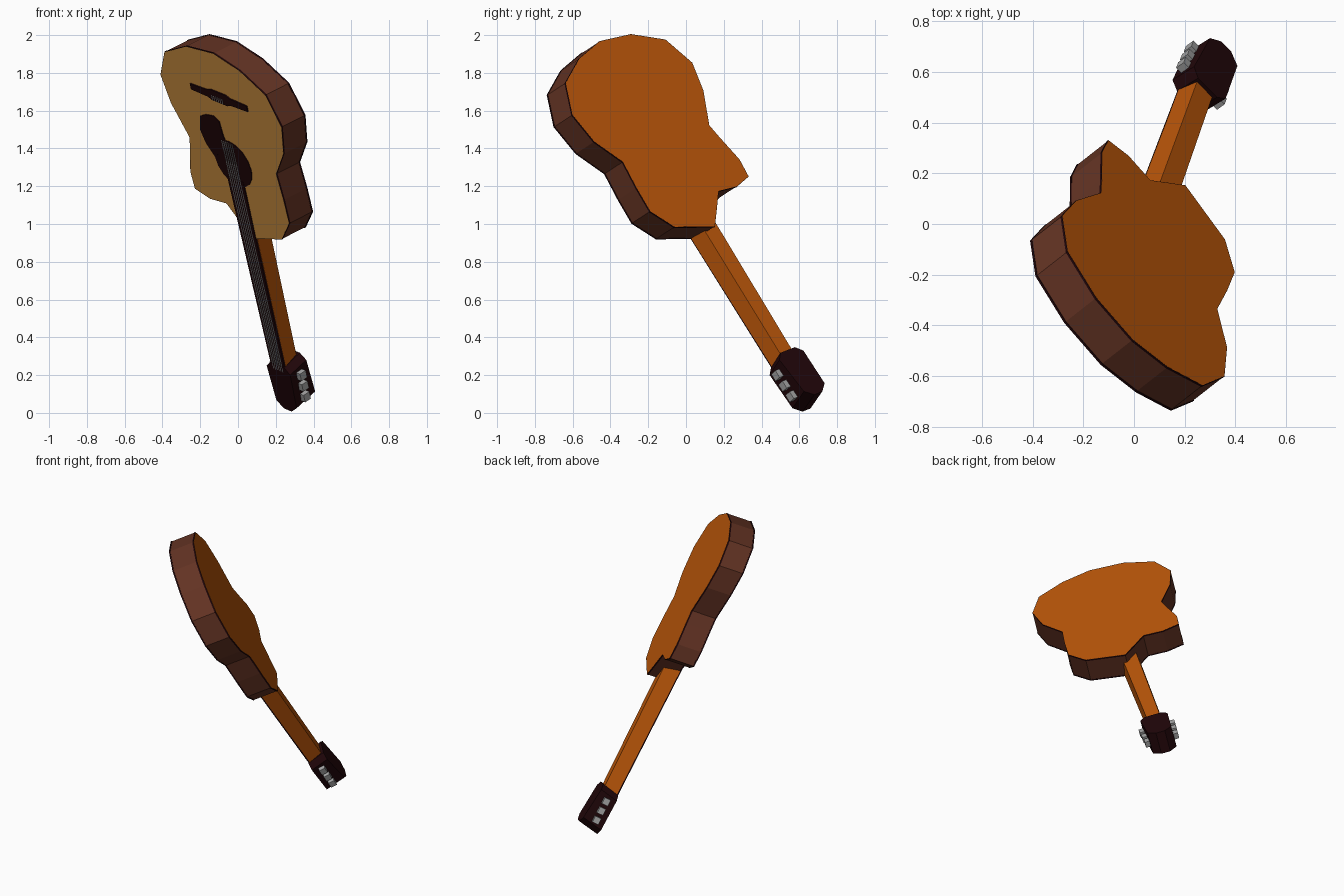
import bpy, bmesh, math
from mathutils import Vector

if "Cube" in bpy.data.objects:
    bpy.data.objects.remove(bpy.data.objects["Cube"])

# Instrument frame: D runs along the neck to the head, B points out of the back, W is across
D = Vector((0.185, 0.513, -0.84)).normalized()
B = Vector((0.714, 0.514, 0.475))
B = (B - D * B.dot(D)).normalized()
W = B.cross(D)
MID = 0.264                      # centre line of the neck


def world(u, v, w):
    return W * u + D * v + B * w


def material(name, col):
    m = bpy.data.materials.new(name)
    m.diffuse_color = (*col, 1)
    m.use_nodes = True
    m.node_tree.nodes["Principled BSDF"].inputs["Base Color"].default_value = m.diffuse_color
    return m


orange = material("orange_wood", (0.52, 0.098, 0.003))
spruce = material("pale_top_wood", (0.75, 0.34, 0.065))
brown = material("brown_side_wood", (0.125, 0.033, 0.017))
dark = material("dark_wood", (0.016, 0.002, 0.003))
metal = material("grey_metal", (0.38, 0.38, 0.38))


def loft(name, front, back, mats):
    """Solid between two outlines of (u, v, w); mats = side, front, back."""
    bm = bmesh.new()
    f = [bm.verts.new(world(*p)) for p in front]
    b = [bm.verts.new(world(*p)) for p in back]
    n = len(f)
    for i in range(n):
        j = (i + 1) % n
        bm.faces.new((f[i], f[j], b[j], b[i]))
    bm.faces.new(f).material_index = 1 % len(mats)
    bm.faces.new(b).material_index = 2 % len(mats)
    bmesh.ops.recalc_face_normals(bm, faces=bm.faces)
    me = bpy.data.meshes.new(name)
    bm.to_mesh(me)
    bm.free()
    for m in mats:
        me.materials.append(m)
    ob = bpy.data.objects.new(name, me)
    bpy.context.collection.objects.link(ob)
    return ob


def plate(name, outline, w0, w1, mats, shear=0.0):
    return loft(name, [(u, v - shear, w0) for u, v in outline],
                [(u, v, w1) for u, v in outline], mats)


def box(name, u0, u1, v0, v1, w0, w1, mat):
    return plate(name, [(u0, v0), (u1, v0), (u1, v1), (u0, v1)], w0, w1, [mat])


# Body with a cutaway on one shoulder
body = [(0.443, -1.857), (0.222, -1.884), (0.03, -1.837), (-0.147, -1.741),
        (-0.226, -1.565), (-0.192, -1.385), (-0.091, -1.225), (-0.105, -1.065),
        (-0.109, -0.919), (-0.017, -0.791), (0.235, -0.713), (0.315, -0.80),
        (0.392, -0.885), (0.522, -0.872), (0.634, -0.90), (0.642, -1.005),
        (0.604, -1.15), (0.584, -1.239), (0.678, -1.424), (0.715, -1.59),
        (0.637, -1.76)]
plate("body", body, 0.518, 0.69, [brown, spruce, orange], shear=0.02)

# Thin dark binding around the front and back edges
rim = [(0.25 + (u - 0.25) * 1.004, -1.3 + (v + 1.3) * 1.004) for u, v in body]
plate("back_binding", rim, 0.681, 0.6895, [dark])
plate("front_binding", [(u, v - 0.02) for u, v in rim], 0.5185, 0.527, [dark])

# Sound hole and pickguard as thin plates
hole = [(0.255 + 0.142 * math.cos(a * math.tau / 16),
         -1.2 + 0.142 * math.sin(a * math.tau / 16)) for a in range(16)]
plate("sound_hole", hole, 0.514, 0.519, [dark])
guard = [(0.27, -1.30), (0.288, -1.372), (0.295, -1.454), (0.333, -1.477),
         (0.40, -1.465), (0.447, -1.44), (0.473, -1.348), (0.449, -1.272), (0.395, -1.2)]
plate("pickguard", guard, 0.513, 0.519, [dark])

# Bridge, narrower at its ends
bridge = []
for s in (1, -1):
    bridge += [(0.25 - s * 0.222, -1.62 + s * 0.018), (0.25 - s * 0.09, -1.62 + s * 0.022),
               (0.25 - s * 0.06, -1.62 + s * 0.034), (0.25 + s * 0.06, -1.62 + s * 0.034),
               (0.25 + s * 0.09, -1.62 + s * 0.022), (0.25 + s * 0.222, -1.62 + s * 0.018)]
plate("bridge", bridge, 0.511, 0.519, [dark])


# Neck: tapered, with a narrower back
def section(v, hf, hb, w0, w1, mid=MID):
    return [(mid - hf, v, w0), (mid + hf, v, w0), (mid + hb, v, w1), (mid - hb, v, w1)]


loft("neck", section(-0.88, 0.065, 0.05, 0.522, 0.628),
     section(0.12, 0.056, 0.044, 0.531, 0.625), [orange])
loft("fretboard", section(-1.10, 0.063, 0.064, 0.512, 0.524),
     section(0.10, 0.055, 0.0555, 0.522, 0.533), [dark])

# Headstock, tilted slightly backwards
half = [(0.055, 0.075), (0.092, 0.11), (0.08, 0.325), (0.03, 0.363)]
head = [(MID + a, v) for a, v in half] + [(MID - a, v) for a, v in reversed(half)]
loft("headstock", [(u, v, 0.518 + 0.02 * v) for u, v in head],
     [(u, v - 0.025, 0.635 + 0.1 * v) for u, v in head], [dark])

# Tuning pegs, three on each side
for s in (-1, 1):
    for i in range(3):
        v = 0.142 + i * 0.068
        c = MID + s * (0.094 - i * 0.004)
        box("tuning_peg", c - 0.026, c + 0.026, v - 0.022, v + 0.022, 0.564, 0.606, metal)

# Six strings over the sound hole and fretboard, and their ends on the bridge
for i in range(6):
    k = (i - 2.5) * 0.016
    loft("string", section(-1.335, 0.0025, 0.0025, 0.509, 0.512, MID + k),
         section(0.11, 0.0025, 0.0025, 0.519, 0.523, MID + k * 0.9), [metal])
    box("string_end", MID + k - 0.0025, MID + k + 0.0025, -1.62, -1.588, 0.509, 0.512, metal)
